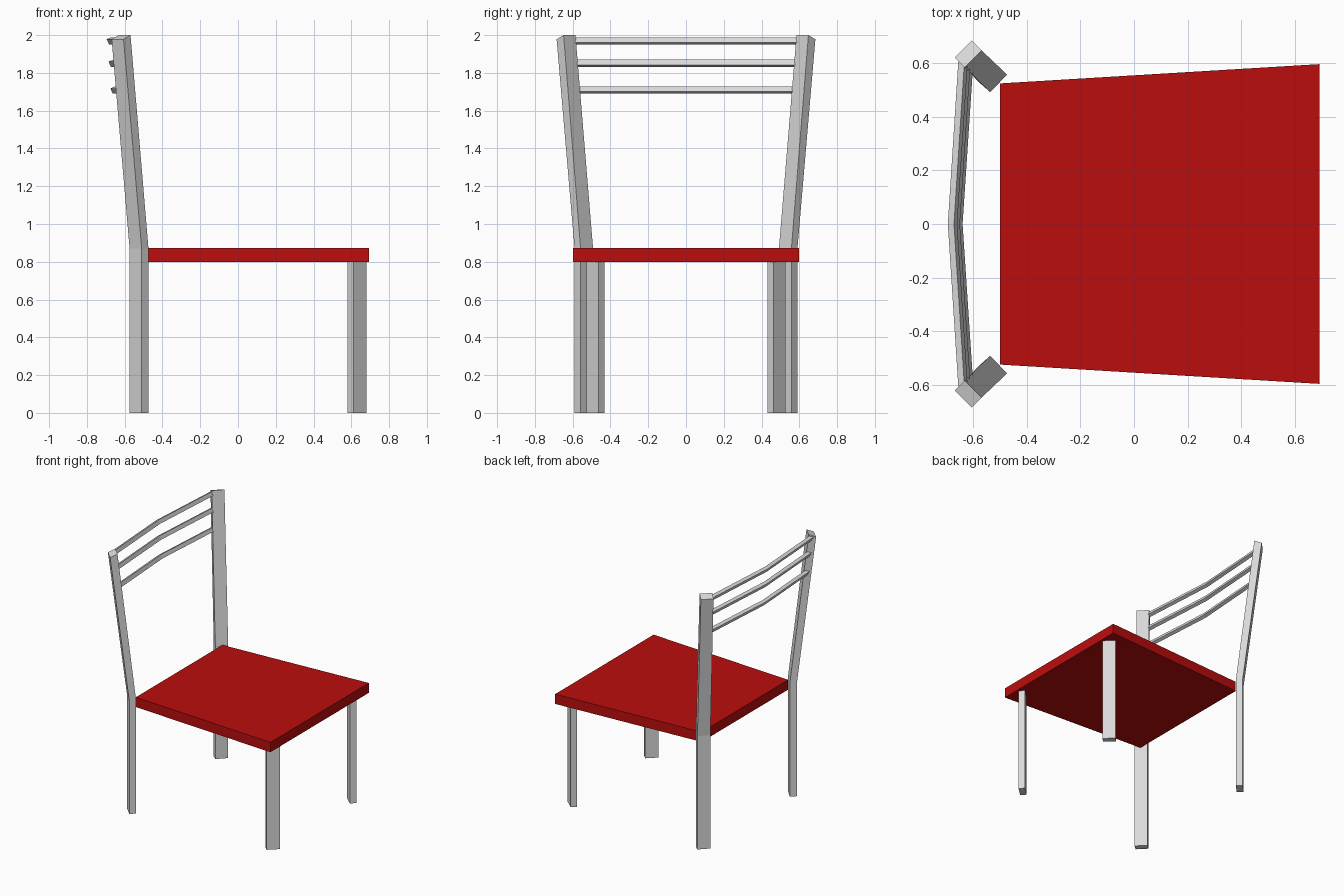
import bpy, bmesh
from math import sin, cos, radians

if "Cube" in bpy.data.objects:
    bpy.data.objects.remove(bpy.data.objects["Cube"])


def material(name, rgb):
    m = bpy.data.materials.new(name)
    m.diffuse_color = (*rgb, 1)
    m.use_nodes = True
    m.node_tree.nodes["Principled BSDF"].inputs["Base Color"].default_value = m.diffuse_color
    return m


grey = material("light grey", (0.70, 0.70, 0.70))
red = material("red", (0.50, 0.004, 0.004))


def loft(name, rings, mat):
    """Closed solid through a list of matching rings of points."""
    bm = bmesh.new()
    vs = [[bm.verts.new(p) for p in ring] for ring in rings]
    n = len(rings[0])
    for a, b in zip(vs, vs[1:]):
        for i in range(n):
            j = (i + 1) % n
            bm.faces.new((a[i], a[j], b[j], b[i]))
    bm.faces.new(vs[0])
    bm.faces.new(vs[-1])
    bmesh.ops.recalc_face_normals(bm, faces=bm.faces)
    me = bpy.data.meshes.new(name)
    bm.to_mesh(me)
    bm.free()
    me.materials.append(mat)
    ob = bpy.data.objects.new(name, me)
    bpy.context.collection.objects.link(ob)
    return ob


# Tapered seat slab
outline = [(-0.5, -0.525), (0.693, -0.597), (0.693, 0.597), (-0.5, 0.525)]
loft("seat", [[(x, y, z) for x, y in outline] for z in (0.798, 0.873)], red)

# Diagonal leg sections
front = [(0.611, 0.526), (0.68, 0.463), (0.648, 0.431), (0.579, 0.494)]
rear = [(-0.474, 0.558), (-0.537, 0.492), (-0.574, 0.525), (-0.510, 0.590)]
rear_top = [(-0.569, 0.648, 2.0), (-0.632, 0.585, 2.0),
            (-0.669, 0.622, 1.978), (-0.606, 0.685, 1.978)]

for side, s in (("left", 1), ("right", -1)):
    loft(f"front_leg_{side}",
         [[(x, s * y, z) for x, y in front] for z in (0, 0.80)], grey)
    # Rear leg runs straight to the seat, then leans out and back
    loft(f"rear_leg_{side}",
         [[(x, s * y, 0) for x, y in rear],
          [(x, s * y, 0.87) for x, y in rear],
          [(x, s * y, z) for x, y, z in rear_top]], grey)

# Three tilted back rails, bent at the middle
tilt = radians(24)
dx, dz = 0.025 * cos(tilt), 0.025 * sin(tilt)
ux, uz = -0.03 * sin(tilt), 0.03 * cos(tilt)
section = [(0, 0), (dx, dz), (dx + ux, dz + uz), (ux, uz)]
for i, z0 in enumerate((1.951, 1.832, 1.690)):
    end = 0.622 - 0.01 * i
    x0 = -0.683 + 0.01 * i
    loft(f"back_rail_{i + 1}",
         [[(x0 + off + x, y, z0 + z) for x, z in section]
          for y, off in ((-end, 0.04), (0, 0), (end, 0.04))], grey)
